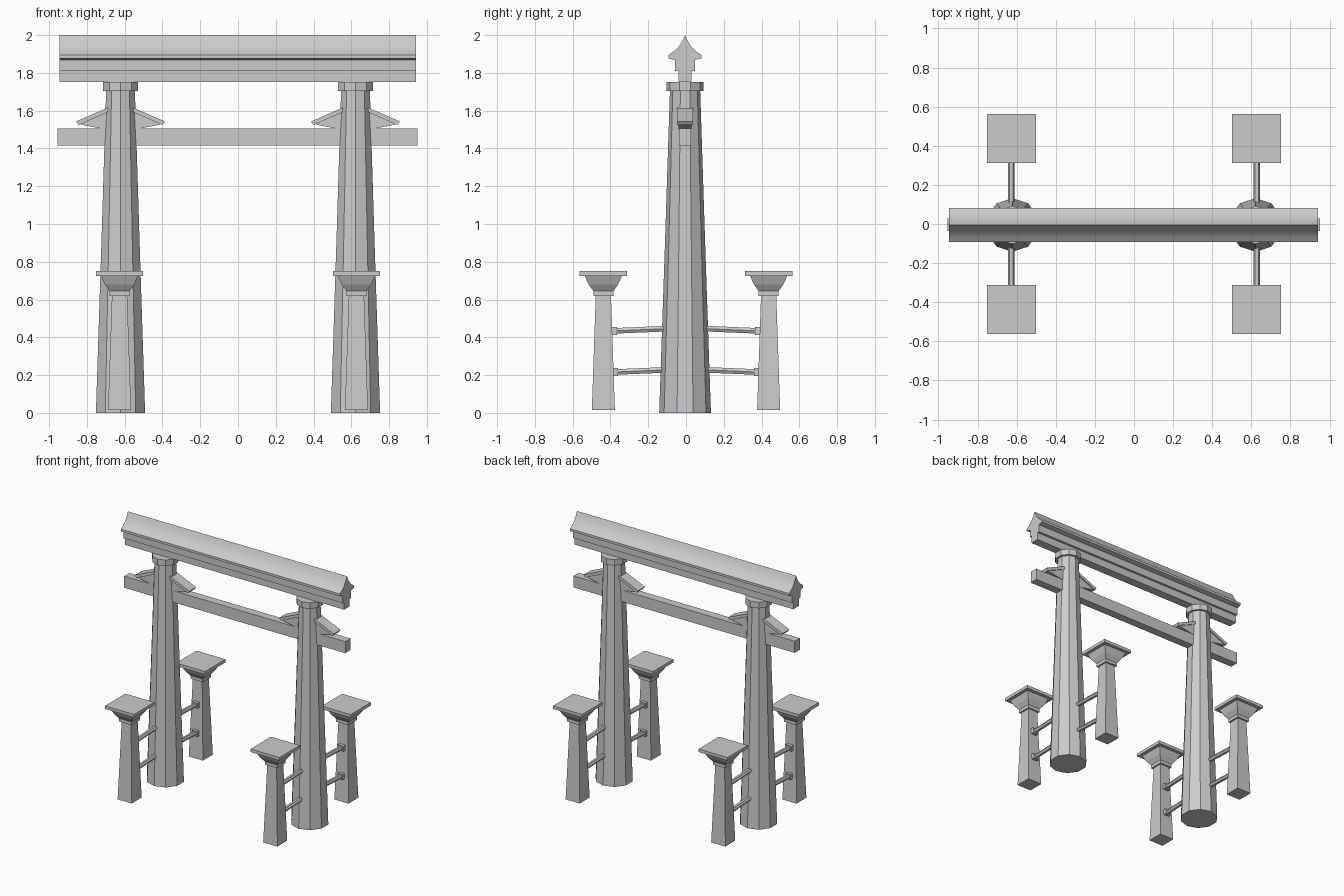
import bpy, bmesh, math
from mathutils import Vector

if "Cube" in bpy.data.objects:
    bpy.data.objects.remove(bpy.data.objects["Cube"])

CY = -0.005   # slight offset of the main frame in depth


def finish(name, bm):
    bmesh.ops.recalc_face_normals(bm, faces=bm.faces)
    me = bpy.data.meshes.new(name)
    bm.to_mesh(me)
    bm.free()
    ob = bpy.data.objects.new(name, me)
    bpy.context.collection.objects.link(ob)
    return ob


def loft(name, rings):
    """Skin a list of equal-length closed rings and cap both ends."""
    bm = bmesh.new()
    vs = [[bm.verts.new(p) for p in r] for r in rings]
    n = len(vs[0])
    for a, b in zip(vs, vs[1:]):
        for i in range(n):
            j = (i + 1) % n
            bm.faces.new((a[i], a[j], b[j], b[i]))
    bm.faces.new(vs[0])
    bm.faces.new(vs[-1])
    return finish(name, bm)


def ring(x, y, z, r, n, start):
    return [(x + r * math.cos(start + math.tau * i / n),
             y + r * math.sin(start + math.tau * i / n), z) for i in range(n)]


def column(name, x, y, profile, n, start):
    return loft(name, [ring(x, y, z, r, n, start) for r, z in profile])


def square(name, x, y, profile):
    return column(name, x, y, [(h * math.sqrt(2), z) for h, z in profile], 4, math.pi / 4)


def box(name, x0, x1, y0, y1, z0, z1):
    return loft(name, [[(x0, y0, z), (x1, y0, z), (x1, y1, z), (x0, y1, z)] for z in (z0, z1)])


def rod(name, a, b, r, n=6):
    a, b = Vector(a), Vector(b)
    q = (b - a).to_track_quat('Z', 'Y')
    return loft(name, [[c + q @ Vector(p) for p in ring(0, 0, 0, r, n, 0)] for c in (a, b)])


# roof: concave ridge cover over two stepped beams
half = [(0.0, 2.0), (0.01, 1.978), (0.022, 1.956), (0.037, 1.934), (0.058, 1.914),
        (0.087, 1.895), (0.087, 1.877), (0.052, 1.868)]
section = half + [(-y, z) for y, z in reversed(half[1:])]
roof = loft("ridge_roof", [[(x, CY + y, z) for y, z in section] for x in (-0.945, 0.942)])
bpy.context.view_layer.objects.active = roof
roof.select_set(True)
bpy.ops.object.shade_smooth_by_angle(angle=math.radians(25))
box("upper_lintel", -0.945, 0.942, CY - 0.052, CY + 0.052, 1.81, 1.872)
box("lower_lintel", -0.945, 0.942, CY - 0.034, CY + 0.034, 1.752, 1.815)

# tie beam
box("tie_beam", -0.955, 0.95, CY - 0.032, CY + 0.032, 1.415, 1.505)

for s, side in ((-1, "left"), (1, "right")):
    x = s * 0.622
    # main pillar and its collar
    column(side + "_pillar", x, CY, [(0.137, 0), (0.108, 0.85), (0.08, 1.71)], 10, math.pi / 2)
    column(side + "_pillar_collar", x, CY, [(0.097, 1.705), (0.097, 1.752)], 10, math.pi / 2)

    # sloping wedge brackets resting on the tie beam
    for d, tag in ((-1, "outer_a"), (1, "outer_b")):
        slab = [(0.04, 1.628), (0.235, 1.543), (0.222, 1.524), (0.04, 1.604)]
        wedge = [(0.04, 1.606), (0.215, 1.53), (0.195, 1.523), (0.09, 1.503), (0.04, 1.503)]
        for part, prof, w in (("cover", slab, 0.042), ("wedge", wedge, 0.034)):
            loft(f"{side}_bracket_{part}_{tag}",
                 [[(x + d * px, CY + y, pz) for px, pz in prof] for y in (-w, w)])

    # support posts front and back, tied to the pillar by two rods each
    for t, face in ((-1, "front"), (1, "back")):
        tag = f"{side}_{face}"
        px, py = s * 0.627, t * 0.4375
        square(tag + "_post", px, py, [(0.061, 0.015), (0.04, 0.63)])
        square(tag + "_post_capital", px, py,
               [(0.053, 0.62), (0.053, 0.645), (0.078, 0.68), (0.1, 0.728)])
        square(tag + "_post_cap", px, py, [(0.125, 0.726), (0.125, 0.75)])
        for zp, zq, yb, lvl in ((0.447, 0.434, 0.366, "upper"), (0.229, 0.216, 0.36, "lower")):
            rod(f"{tag}_{lvl}_rod", (px, t * 0.08, zp), (px, t * 0.385, zq), 0.017)
            box(f"{tag}_{lvl}_rod_block", px - 0.023, px + 0.023,
                min(t * yb, t * 0.41), max(t * yb, t * 0.41), zq - 0.021, zq + 0.021)
